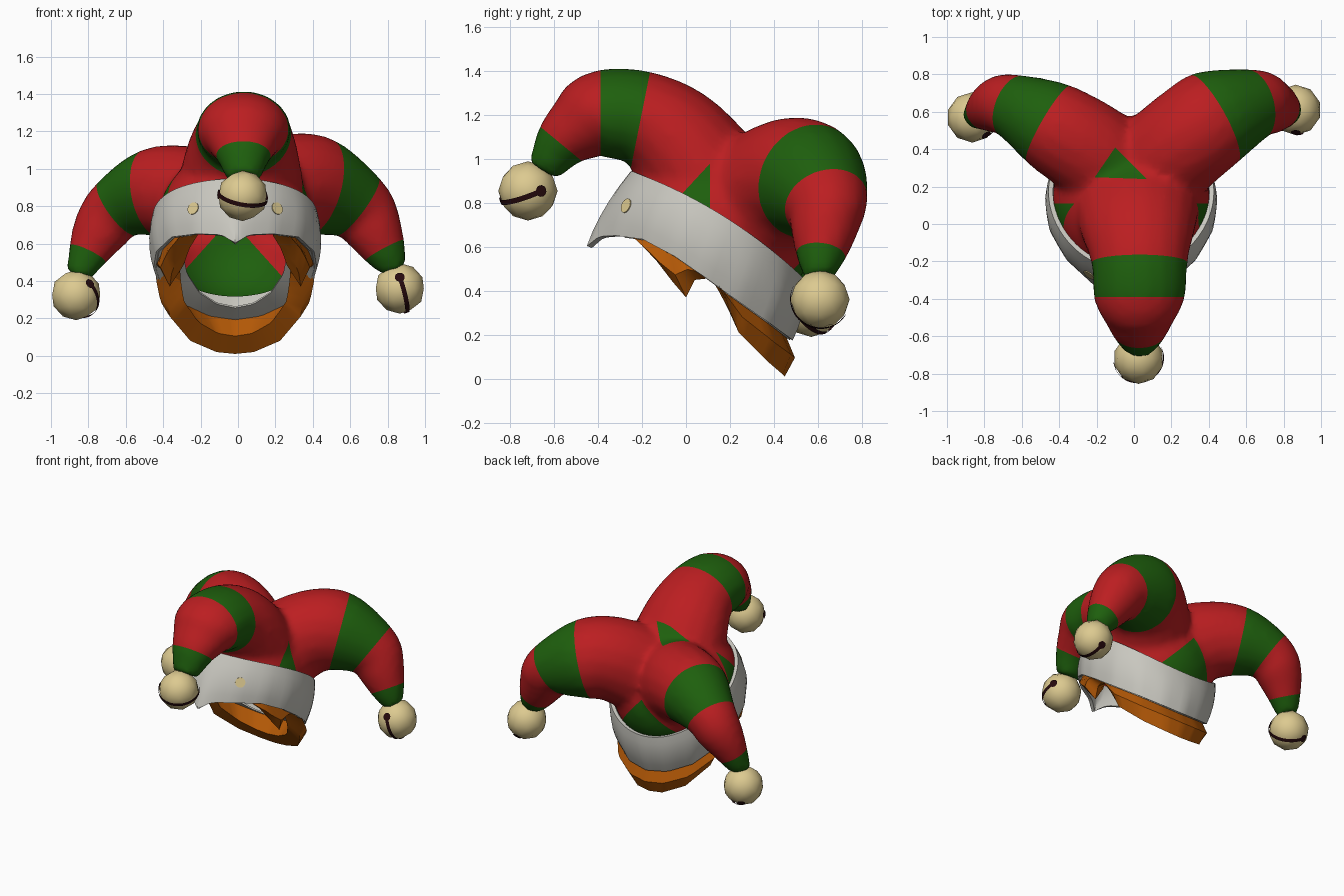
import bpy, bmesh, math
from mathutils import Vector as V

if "Cube" in bpy.data.objects:
    bpy.data.objects.remove(bpy.data.objects["Cube"])


def material(name, rgb):
    m = bpy.data.materials.new(name)
    m.diffuse_color = (*rgb, 1)
    m.use_nodes = True
    m.node_tree.nodes["Principled BSDF"].inputs["Base Color"].default_value = m.diffuse_color
    return m


RED = material("red cloth", (0.50, 0.013, 0.015))
GREEN = material("green cloth", (0.013, 0.115, 0.004))
WHITE = material("white band", (0.58, 0.57, 0.52))
ORANGE = material("orange hair", (0.46, 0.10, 0.002))
GOLD = material("pale gold", (0.72, 0.59, 0.28))
DARK = material("dark slot", (0.02, 0.003, 0.004))


def make(name, bm, mats, angle=None):
    me = bpy.data.meshes.new(name)
    bm.to_mesh(me)
    bm.free()
    ob = bpy.data.objects.new(name, me)
    bpy.context.collection.objects.link(ob)
    for m in mats:
        me.materials.append(m)
    if angle:
        smooth(ob, angle)
    return ob


def activate(ob):
    bpy.ops.object.select_all(action='DESELECT')
    ob.select_set(True)
    bpy.context.view_layer.objects.active = ob


def smooth(ob, angle):
    activate(ob)
    bpy.ops.object.shade_smooth_by_angle(angle=math.radians(angle))


def modify(ob, kind, **props):
    activate(ob)
    mod = ob.modifiers.new(kind, kind)
    for k, v in props.items():
        setattr(mod, k, v)
    bpy.ops.object.modifier_apply(modifier=mod.name)


# Horn paths: x, y, z, radius; stripes change at stations 2, 3 and 5
HORNS = [
    ([(.01, .16, .80, .30), (.02, -.03, 1.07, .255), (.03, -.205, 1.19, .215), (.03, -.39, 1.20, .205),
      (.03, -.485, 1.145, .165), (.03, -.57, 1.07, .125), (.03, -.65, .945, .075)], 1.2),
    ([(.12, .30, .80, .30), (.28, .45, .90, .285), (.43, .56, .90, .27), (.635, .645, .80, .195),
      (.71, .64, .69, .165), (.78, .625, .56, .12), (.835, .61, .46, .07)], 1.0),
    ([(-.12, .28, .78, .30), (-.28, .42, .86, .265), (-.46, .53, .87, .24), (-.645, .63, .79, .175),
      (-.73, .64, .67, .155), (-.80, .61, .54, .11), (-.85, .58, .43, .07)], 1.0)]
FRONT_CUTS = {2: V((0, -1, .2)), 3: V((0, -1, 0))}


def catmull(pts, i, t):
    p = [V(pts[min(max(k, 0), len(pts) - 1)]) for k in (i - 1, i, i + 1, i + 2)]
    return 0.5 * (2 * p[1] + (p[2] - p[0]) * t + (2 * p[0] - 5 * p[1] + 4 * p[2] - p[3]) * t * t
                  + (3 * p[1] - p[0] - 3 * p[2] + p[3]) * t ** 3)


def add_horn(bm, pts, wide):
    line = [catmull(pts, i, k / 4) for i in range(len(pts) - 1) for k in range(4)] + [V(pts[-1])]
    run = line[-1] - line[0]
    lat = V((run.y, -run.x, 0)).normalized()
    rings = []
    for i, p in enumerate(line):
        tan = (line[min(i + 1, len(line) - 1)] - line[max(i - 1, 0)]).xyz.normalized()
        up = lat.cross(tan).normalized()
        ring = []
        for k in range(18):
            a = k * math.tau / 18
            ring.append(bm.verts.new(p.xyz + p.w * (lat * wide * math.cos(a) + up * math.sin(a))))
        rings.append(ring)
    for a, b in zip(rings, rings[1:]):
        for k in range(18):
            bm.faces.new((a[k], a[(k + 1) % 18], b[(k + 1) % 18], b[k]))
    bm.faces.new(rings[0])
    bm.faces.new(rings[-1])


# Hat body: tilted dome and three horns fused into one open shell
AX_T, AX_N = V((0, .845, -.535)), V((0, .535, .845))
MID = V((-.015, .145, .695))
bm = bmesh.new()
for v in bmesh.ops.create_icosphere(bm, subdivisions=4, radius=1)["verts"]:
    v.co = MID + V((.42 * v.co.x, 0, 0)) + AX_T * .445 * v.co.y + AX_N * .40 * v.co.z
for pts, wide in HORNS:
    add_horn(bm, pts, wide)
bmesh.ops.recalc_face_normals(bm, faces=bm.faces)
hat = make("hat_cloth", bm, [RED, GREEN])
modify(hat, 'REMESH', mode='VOXEL', voxel_size=.026)
modify(hat, 'SMOOTH', factor=.5, iterations=6)
bm = bmesh.new()
bm.from_mesh(hat.data)


def cut(co, no, test=lambda c: True, clear=False):
    faces = [f for f in bm.faces if test(f.calc_center_median())]
    geom = set(faces)
    for f in faces:
        geom.update(f.verts)
        geom.update(f.edges)
    bmesh.ops.bisect_plane(bm, geom=list(geom), dist=1e-5, plane_co=co, plane_no=no, clear_inner=clear)


cut(MID - AX_N * .21, AX_N, lambda c: c.y > -.4 and abs(c.x) < .6, clear=True)

# Stripe planes across the horns
stripes = []
for n, (pts, wide) in enumerate(HORNS):
    planes = []
    for i, reach in ((2, .36), (3, .34), (5, .24)):
        co, no = V(pts[i][:3]), (V(pts[i + 1]) - V(pts[i - 1])).xyz.normalized()
        if n == 0:
            no = FRONT_CUTS.get(i, no)
        cut(co, no, lambda c: (c - co).length < reach)
        planes.append((co, no))
    stripes.append(planes)

# Green gores: each is a region test plus half-planes (point, inward normal)
gores = []
for s in (1, -1):
    gores.append((lambda c, s=s: c.x * s > .2 and -.15 < c.y < .25 and c.z < 1.05,
                  [(V((0, .11, 0)), V((0, -1, 0))), (V((0, -.02, .84)), V((0, 1.08, -1)))]))
gores.append((lambda c: c.y > .27 and abs(c.x) < .36 and c.z < .85,
              [(V((-.04, 0, .73)), V((s, 0, -.9))) for s in (1, -1)]))
tri = [V((-.1, .41, 0)), V((-.21, .25, 0)), V((.07, .24, 0))]
gores.append((lambda c: c.z > .9 and .15 < c.y < .5 and abs(c.x) < .3,
              [(a, V((a.y - b.y, b.x - a.x, 0))) for a, b in zip(tri, tri[1:] + tri[:1])]))
for test, planes in gores:
    for co, no in planes:
        cut(co, no, test)


def is_green(c):
    for (pts, _), planes in zip(HORNS, stripes):
        crossed = [(c - co).dot(no) > 0 for co, no in planes]
        near = min((c - V(p[:3])).length - p[3] * 1.2 for p in pts[2:])
        if crossed[0] and near < .1:
            return crossed[2] or not crossed[1]
    return any(t(c) and all((c - co).dot(no) > 0 for co, no in pl) for t, pl in gores)


for f in bm.faces:
    f.material_index = int(is_green(f.calc_center_median()))
bm.to_mesh(hat.data)
bm.free()
smooth(hat, 60)


# Band, lining and hair are strips around the head; angle 0 is the front
def interp(table, a):
    for (a0, p0), (a1, p1) in zip(table, table[1:]):
        if a <= a1:
            return V(p0).lerp(V(p1), max(0, (a - a0) / (a1 - a0)))
    return V(table[-1][1])


BAND_LOW = [(0, (0, -.44, .60)), (12, (.07, -.385, .645)), (30, (.20, -.31, .65)), (50, (.33, -.19, .635)),
            (70, (.41, -.05, .56)), (90, (.425, .08, .47)), (112, (.39, .23, .36)), (135, (.29, .37, .26)),
            (158, (.15, .45, .20)), (180, (0, .475, .18))]
HAIR_LOW = [(40, (.27, -.19, .63)), (55, (.34, -.06, .44)), (65, (.35, .00, .37)), (75, (.36, .04, .45)),
            (90, (.37, .13, .46)), (100, (.37, .18, .36)), (115, (.35, .24, .21)), (140, (.24, .37, .08)),
            (160, (.10, .44, .02)), (180, (0, .45, .01))]


def mirrored(table, deg):
    deg = deg - 360 if deg > 180 else deg
    p = interp(table, abs(deg))
    return V((math.copysign(p.x, deg) - .015, p.y, p.z))


def band_low(deg):
    return mirrored(BAND_LOW, deg)


def shrink(p, k, dz=0):
    return V((-.015 + (p.x + .015) * k, .1 + (p.y - .1) * k, p.z + dz))


def band_point(deg, v):
    a = math.radians(deg)
    top = MID + V((.43 * math.sin(a), 0, 0)) - AX_T * .456 * math.cos(a) + AX_N * .05 * math.sin(a) ** 2
    p = top.lerp(band_low(deg), v)
    return p + V((p.x + .015, p.y - .1, 0)).normalized() * .08 * v * (1 - v)


def lining_point(deg, v):
    fade = min(1, (min(deg, 360 - deg) - 30) / 45)
    return band_low(deg).lerp(shrink(band_low(deg), 1 - .34 * fade, .08 * fade), v)


def hair_point(deg, v):
    # closed cross-section: top, outer bulge, low ridge, inner edge, top
    top, low = shrink(band_low(deg), .94, .02), mirrored(HAIR_LOW, deg)
    mid = top.lerp(low, .55)
    outer = mid + V((mid.x + .015, mid.y - .1, 0)).normalized() * .045
    inner = shrink(top.lerp(low, .5), .77)
    return (top, outer, low, inner, top)[round(v * 4)]


def strip(name, point, start, end, n, rows, mat, thick=0):
    bm = bmesh.new()
    cols = [[bm.verts.new(point(start + (end - start) * i / n, j / rows)) for j in range(rows + 1)]
            for i in range(n + 1)]
    for a, b in zip(cols, cols[1:]):
        for j in range(rows):
            bm.faces.new((a[j], a[j + 1], b[j + 1], b[j]))
    bmesh.ops.remove_doubles(bm, verts=bm.verts, dist=1e-4)
    if not thick:
        bmesh.ops.holes_fill(bm, edges=bm.edges, sides=8)
        bmesh.ops.recalc_face_normals(bm, faces=bm.faces)
    ob = make(name, bm, [mat])
    if thick:
        modify(ob, 'SOLIDIFY', thickness=thick, offset=0)
    smooth(ob, 45)


strip("hat_band", band_point, -180, 180, 72, 5, WHITE, .025)
strip("band_lining", lining_point, 35, 325, 58, 2, WHITE, .01)
strip("hair", hair_point, 40, 320, 56, 4, ORANGE)

# Gold dots on the front of the band
for deg, side in ((30, "right"), (-30, "left")):
    p = band_point(deg, .5)
    no = (band_point(deg + 4, .5) - band_point(deg - 4, .5)).cross(band_point(deg, .4) - band_point(deg, .6))
    no.normalize()
    bm = bmesh.new()
    bmesh.ops.create_cone(bm, cap_ends=True, segments=16, radius1=.034, radius2=.034, depth=.005)
    rot = no.to_track_quat('Z', 'Y')
    for v in bm.verts:
        v.co = rot @ v.co + p + no * .0135
    make("band_dot_" + side, bm, [GOLD])

# Bells with a slot that runs around the sphere and ends in round holes
R = .135
BELLS = [("front", (.025, -.72, .855), (.9, .45, 0), (.05, -.9, -.35), 190),
         ("right", (.865, .61, .36), (0, -.9, .45), (.3, -.5, -.8), 165),
         ("left", (-.865, .57, .325), (.55, -.7, .45), (.7, 0, -.7), 165)]
for name, co, a, m, span in BELLS:
    co, a, m = V(co), V(a).normalized(), V(m)
    bm = bmesh.new()
    bmesh.ops.create_icosphere(bm, subdivisions=2, radius=R)
    bmesh.ops.translate(bm, verts=bm.verts, vec=co)
    make("bell_" + name, bm, [GOLD], 60)
    b = (m - a * m.dot(a)).normalized()
    side = a.cross(b)
    bm = bmesh.new()
    rows = []
    for i in range(25):
        t = math.radians(span * i / 24)
        d = a * math.cos(t) + b * math.sin(t)
        rows.append([bm.verts.new(co + (d + side * w).normalized() * (R + .001)) for w in (-.09, 0, .09)])
        if i in (0, 24):
            e = side.cross(d)
            bm.faces.new([bm.verts.new(co + (d + .2 * (side * math.cos(k * math.tau / 12)
                          + e * math.sin(k * math.tau / 12))).normalized() * (R + .002)) for k in range(12)])
    for p, q in zip(rows, rows[1:]):
        for j in (0, 1):
            bm.faces.new((p[j], q[j], q[j + 1], p[j + 1]))
    make("bell_slot_" + name, bm, [DARK], 60)
